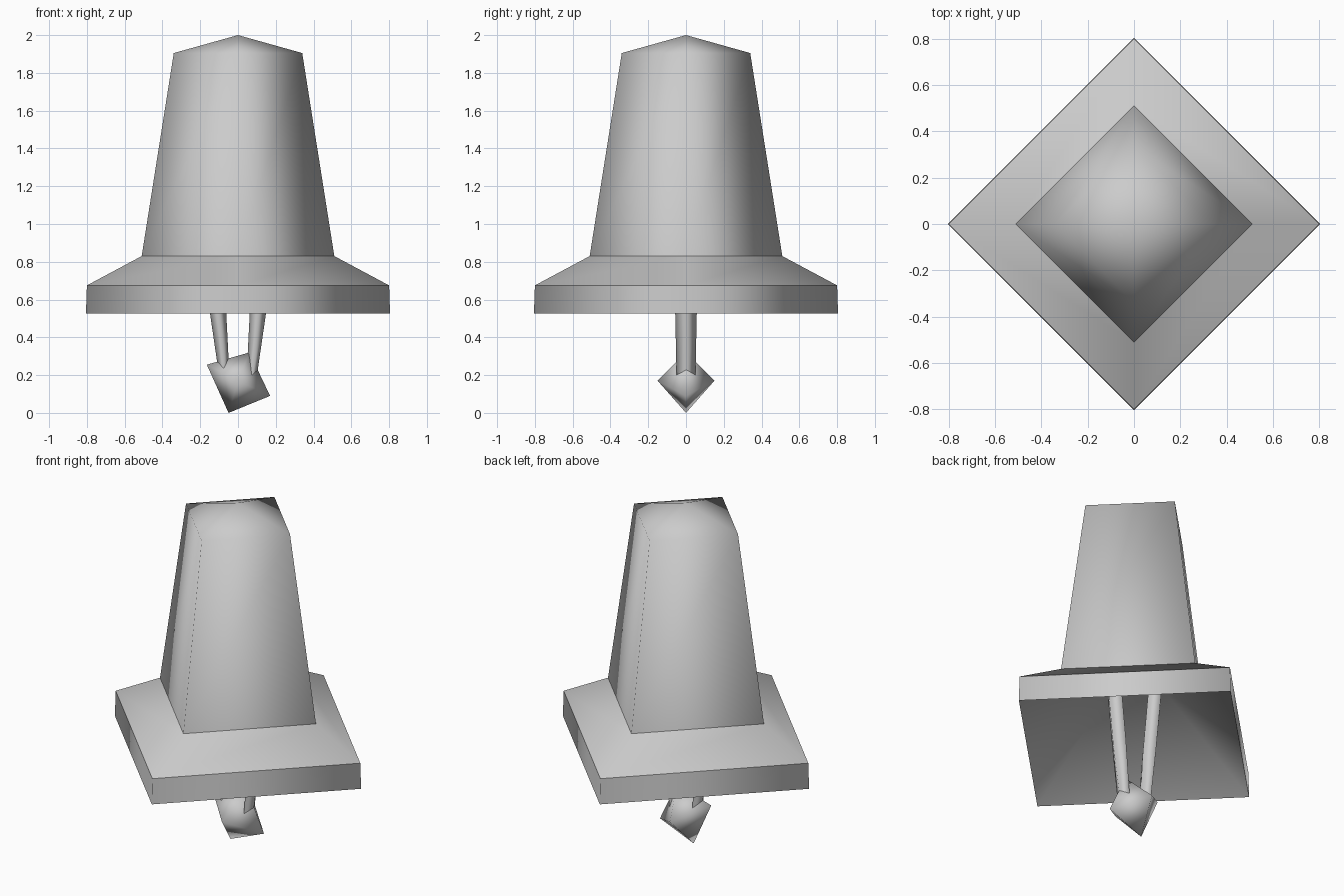
import bpy, bmesh, math
from mathutils import Vector

cube = bpy.data.objects.get("Cube")
if cube:
    bpy.data.objects.remove(cube, do_unlink=True)

grey = bpy.data.materials.new("plain grey")
grey.use_nodes = True
COLOUR = (0.6, 0.6, 0.6, 1)
grey.diffuse_color = COLOUR
grey.node_tree.nodes["Principled BSDF"].inputs["Base Color"].default_value = COLOUR


def finish(name, bm, sharp=()):
    """Turn a bmesh into a smooth object, with the given edges kept sharp."""
    bmesh.ops.recalc_face_normals(bm, faces=bm.faces)
    for f in bm.faces:
        f.smooth = True
    for e in sharp:
        e.smooth = False
    mesh = bpy.data.meshes.new(name)
    bm.to_mesh(mesh)
    bm.free()
    mesh.materials.append(grey)
    obj = bpy.data.objects.new(name, mesh)
    bpy.context.collection.objects.link(obj)
    return obj


def diamond_loft(name, sections, start=None, end=None):
    """Skin four-sided rings (x, z, x radius, y radius, sharp); close each end
    with a point at that height, or with a flat face."""
    bm = bmesh.new()
    rings, sharp = [], []
    for x, z, rx, ry, _ in sections:
        rings.append([bm.verts.new((x + rx * math.cos(i * math.pi / 2),
                                    ry * math.sin(i * math.pi / 2), z)) for i in range(4)])
    for a, b in zip(rings, rings[1:]):
        for i in range(4):
            j = (i + 1) % 4
            bm.faces.new((a[i], a[j], b[j], b[i]))
    for ring, tip in ((rings[0], start), (rings[-1], end)):
        if tip is None:
            bm.faces.new(ring)
        else:
            p = bm.verts.new((0, 0, tip))
            for i in range(4):
                bm.faces.new((ring[i], ring[(i + 1) % 4], p))
    for ring, section in zip(rings, sections):
        if section[4]:
            sharp += [bm.edges.get((ring[i], ring[(i + 1) % 4])) for i in range(4)]
    return finish(name, bm, sharp)


# Bell body: hollow pyramid underneath, vertical rim, flared skirt, low cap
diamond_loft("bell_body", [(0, 0.525, 0.805, 0.805, True),
                           (0, 0.675, 0.80, 0.80, True),
                           (0, 0.83, 0.51, 0.51, True),
                           (0, 1.905, 0.34, 0.34, False)], start=1.12, end=2.0)

# Two leaning hanger bars that run from the clapper up into the hollow
for side, name in ((1, "left_hanger_bar"), (-1, "right_hanger_bar")):
    diamond_loft(name, [(side * 0.072, 0.19, 0.027, 0.05, True),
                        (side * 0.105, 0.525, 0.043, 0.057, False),
                        (side * 0.153, 1.0, 0.045, 0.057, True)])

# Tilted eight-faced clapper
bm = bmesh.new()
ring = [bm.verts.new(Vector((x, 0, z)))
        for x, z in ((-0.165, 0.255), (-0.05, 0.0), (0.17, 0.09), (0.06, 0.32))]
for y in (-0.15, 0.15):
    tip = bm.verts.new((0, y, 0.17))
    for i in range(4):
        bm.faces.new((ring[i], ring[(i + 1) % 4], tip))
finish("clapper", bm)
